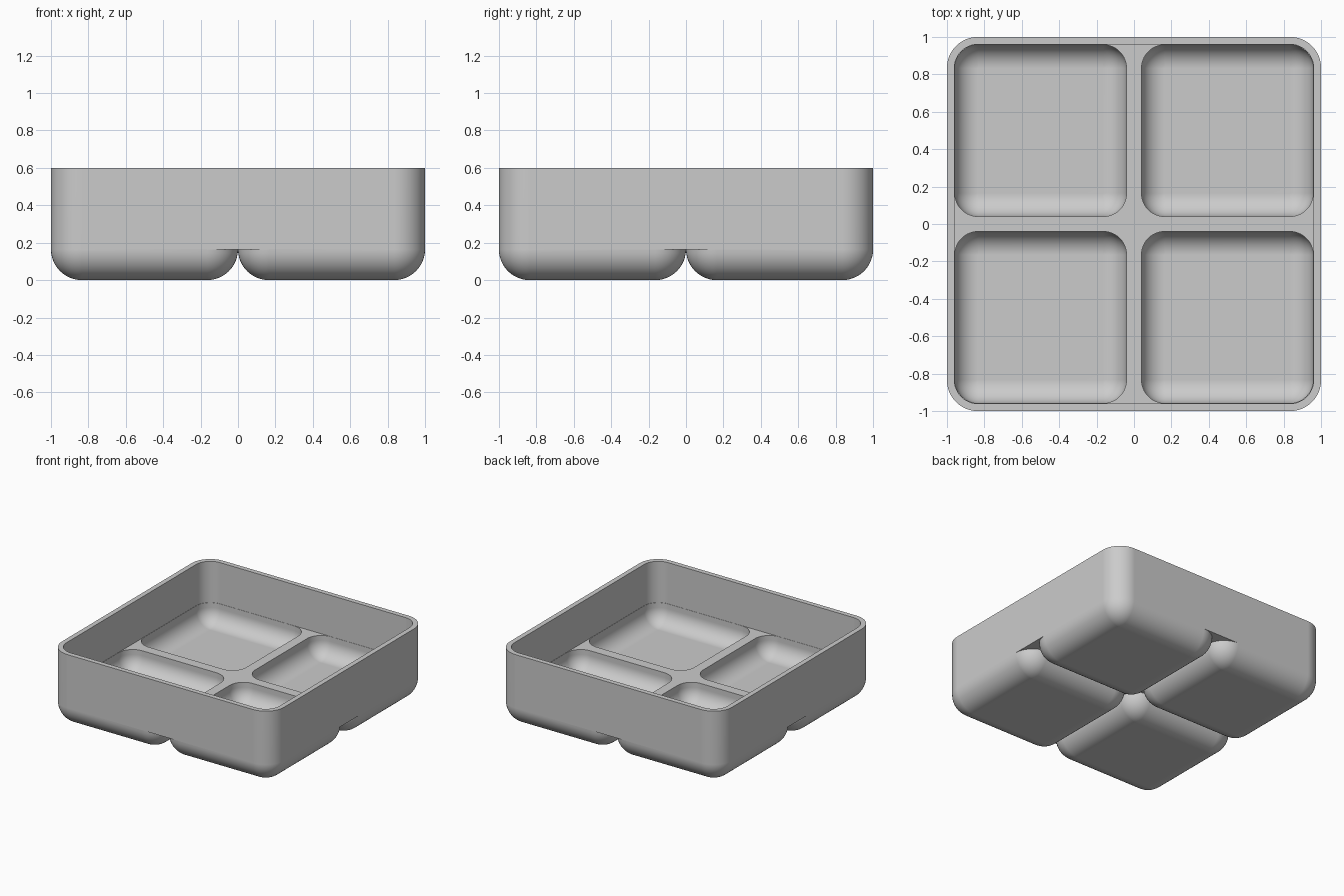
import bpy, bmesh
from math import sin, cos, pi

cube = bpy.data.objects.get("Cube")
if cube:
    bpy.data.objects.remove(cube, do_unlink=True)

N = 12            # segments per quarter round
R = 0.165         # outer corner and bottom radius
T = 0.04          # wall thickness
TOP = 0.60        # rim height
DECK = 0.265      # top of the dividers
FLOOR = 0.10      # floor of the wells
IN = 1 - T        # inner wall position
LIP = 0.002       # narrow ledge between wall and well


def rounded_square(lo, hi, r):
    """Counter-clockwise outline; one arc of N + 1 points per corner."""
    centres = [(hi - r, hi - r), (lo + r, hi - r), (lo + r, lo + r), (hi - r, lo + r)]
    return [(cx + r * cos(a), cy + r * sin(a))
            for k, (cx, cy) in enumerate(centres)
            for a in [(k + i / N) * pi / 2 for i in range(N + 1)]]


bm = bmesh.new()


def build_quadrant(sx, sy):
    def ring(points, z):
        return [bm.verts.new((x * sx, y * sy, z)) for x, y in points]

    def bridge(a, b, closed):
        for i in range(len(a) - (not closed)):
            j = (i + 1) % len(a)
            bm.faces.new((a[i], a[j], b[j], b[i]))

    def bowl(lo, hi, r, z_floor, z_top):
        # Rounded cup: straight side, quarter-round edge, flat bottom
        rings = [ring(rounded_square(lo, hi, r), z_top)] if z_top > z_floor + r else []
        for i in range(N + 1):
            t = i / N * pi / 2
            d = r * (1 - cos(t))
            rings.append(ring(rounded_square(lo + d, hi - d, r - d),
                              z_floor + r - r * sin(t)))
        for a, b in zip(rings, rings[1:]):
            bridge(a, b, True)
        bm.faces.new(rings[-1][::N + 1])

    def wall_path(hi, r):
        arc = rounded_square(0, hi, r)[:N + 1]
        return [(hi, 0)] + arc + [(0, hi)]

    # Outer bowl and inner well
    bowl(0, 1, R, 0, R)
    bowl(T, IN - LIP, R - T, FLOOR, DECK)

    # Side wall: outside, rim and inside
    inner = wall_path(IN, R - T)
    levels = [ring(wall_path(1, R), R), ring(wall_path(1, R), TOP),
              ring(inner, TOP), ring(inner, DECK)]
    for a, b in zip(levels, levels[1:]):
        bridge(a, b, False)

    # Divider deck, and the narrow ledge along the wall
    well = rounded_square(T, IN - LIP, R - T)
    arc = inner[1:-1]
    bm.faces.new(ring(well[N + 1:] + [arc[0], (IN, 0), (0, 0), (0, IN), arc[-1]], DECK))
    bridge(ring([well[-1]] + well[:N + 2], DECK),
           ring([arc[0]] + arc + [arc[-1]], DECK), False)

    # Underside corners between the bowls
    foot = rounded_square(0, 1, R)
    for k, corner in enumerate([(0, 1), (0, 0), (1, 0)], 1):
        bm.faces.new(ring(foot[k * (N + 1):(k + 1) * (N + 1)] + [corner], R))


for sx in (1, -1):
    for sy in (1, -1):
        build_quadrant(sx, sy)

bmesh.ops.remove_doubles(bm, verts=bm.verts, dist=0.00005)
bmesh.ops.recalc_face_normals(bm, faces=bm.faces)
mesh = bpy.data.meshes.new("divided_tray")
bm.to_mesh(mesh)
bm.free()
tray = bpy.data.objects.new("divided_tray", mesh)
bpy.context.collection.objects.link(tray)

# Plain grey
grey = bpy.data.materials.new("plain_grey")
grey.use_nodes = True
colour = (0.6, 0.6, 0.6, 1)
grey.diffuse_color = colour
grey.node_tree.nodes["Principled BSDF"].inputs["Base Color"].default_value = colour
mesh.materials.append(grey)

bpy.ops.object.select_all(action='DESELECT')
tray.select_set(True)
bpy.context.view_layer.objects.active = tray
bpy.ops.object.shade_smooth_by_angle(angle=0.6)

# Keep the large flat faces evenly shaded
weighted = tray.modifiers.new("even_shading", 'WEIGHTED_NORMAL')
weighted.keep_sharp = True
